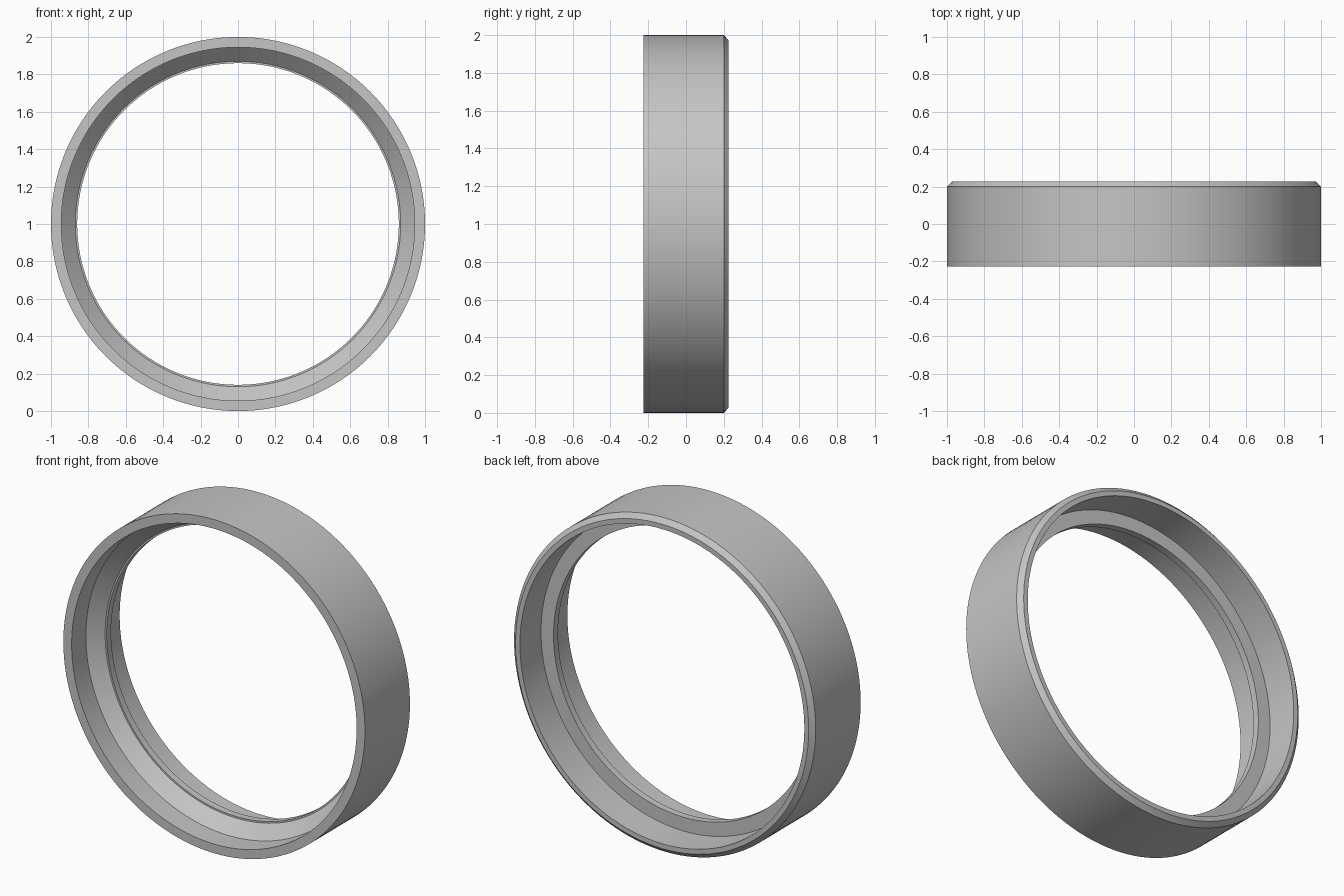
import bpy, bmesh
from math import cos, sin, pi, radians

cube = bpy.data.objects.get("Cube")
if cube:
    bpy.data.objects.remove(cube, do_unlink=True)

SEGMENTS = 128

# Ring cross-section as (radius, y), front to back around the closed loop
PROFILE = [
    (1.0, -0.226), (1.0, 0.2), (0.972, 0.226),       # outer wall and rear chamfer
    (0.943, 0.226), (0.943, 0.026), (0.86, 0.026),   # rear recess and step
    (0.86, -0.016), (0.87, -0.016),                  # inner lip
    (0.945, -0.091), (0.945, -0.226),                # front taper and front bore
]


def make_material(name, colour):
    mat = bpy.data.materials.new(name)
    mat.use_nodes = True
    mat.diffuse_color = colour
    mat.node_tree.nodes["Principled BSDF"].inputs["Base Color"].default_value = colour
    return mat


def lathe_y(name, profile, mat, centre_z):
    """Revolve a closed profile around the y axis."""
    bm = bmesh.new()
    rings = []
    for i in range(SEGMENTS):
        a = 2 * pi * i / SEGMENTS
        rings.append([bm.verts.new((r * cos(a), y, r * sin(a))) for r, y in profile])
    n = len(profile)
    for i, ring in enumerate(rings):
        following = rings[(i + 1) % SEGMENTS]
        for j in range(n):
            k = (j + 1) % n
            bm.faces.new((ring[j], ring[k], following[k], following[j]))
    bmesh.ops.recalc_face_normals(bm, faces=bm.faces[:])
    mesh = bpy.data.meshes.new(name)
    bm.to_mesh(mesh)
    bm.free()
    mesh.materials.append(mat)
    obj = bpy.data.objects.new(name, mesh)
    obj.location.z = centre_z
    bpy.context.collection.objects.link(obj)
    return obj


# Stepped ring standing on its edge
grey = make_material("plain grey", (0.56, 0.56, 0.56, 1))
ring = lathe_y("stepped_ring", PROFILE, grey, 1.0)

# Smooth walls with crisp steps
bpy.ops.object.select_all(action="DESELECT")
ring.select_set(True)
bpy.context.view_layer.objects.active = ring
bpy.ops.object.shade_smooth_by_angle(angle=radians(30))
